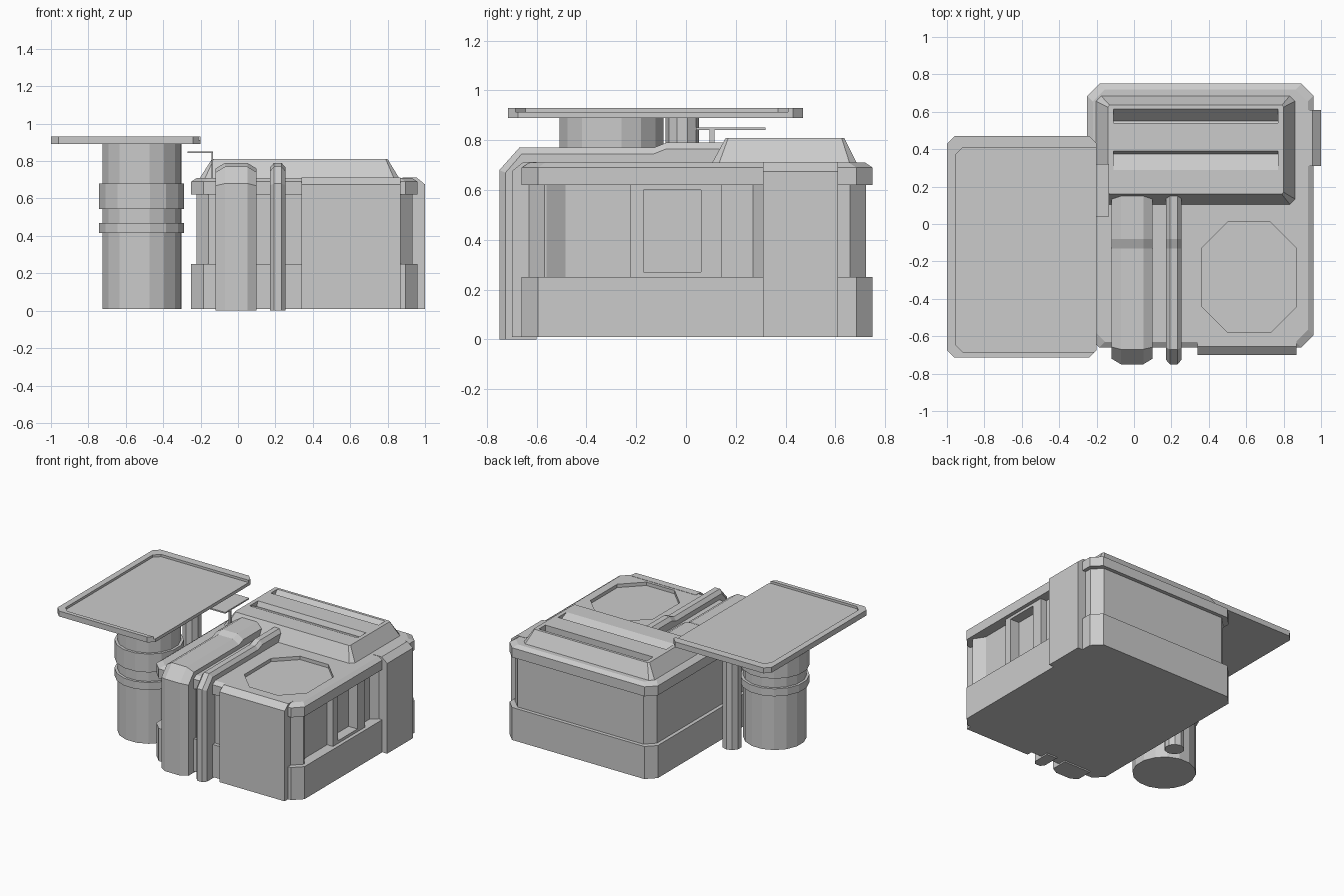
import bpy, bmesh, math

if "Cube" in bpy.data.objects:
    bpy.data.objects.remove(bpy.data.objects["Cube"])


def loft(name, rings):
    """Closed flat-shaded solid through rings of matching 3D points."""
    bm = bmesh.new()
    vr = [[bm.verts.new(p) for p in r] for r in rings]
    n = len(rings[0])
    for a, b in zip(vr, vr[1:]):
        for i in range(n):
            j = (i + 1) % n
            bm.faces.new((a[i], a[j], b[j], b[i]))
    bm.faces.new(vr[0][::-1])
    bm.faces.new(vr[-1])
    bmesh.ops.recalc_face_normals(bm, faces=bm.faces)
    me = bpy.data.meshes.new(name)
    bm.to_mesh(me)
    bm.free()
    ob = bpy.data.objects.new(name, me)
    bpy.context.collection.objects.link(ob)
    return ob


def ring(x0, x1, y0, y1, c, z):
    """Rectangle with cut corners."""
    return [(x0 + c, y0, z), (x1 - c, y0, z), (x1, y0 + c, z), (x1, y1 - c, z),
            (x1 - c, y1, z), (x0 + c, y1, z), (x0, y1 - c, z), (x0, y0 + c, z)]


def box(name, x0, x1, y0, y1, z0, z1):
    return loft(name, [[(x0, y0, z), (x1, y0, z), (x1, y1, z), (x0, y1, z)] for z in (z0, z1)])


def along_x(name, prof, x0, x1):
    return loft(name, [[(x, y, z) for y, z in prof] for x in (x0, x1)])


def along_y(name, prof, y0, y1):
    return loft(name, [[(x, y, z) for x, z in prof] for y in (y0, y1)])


def along_z(name, prof, z0, z1):
    return loft(name, [[(x, y, z) for x, y in prof] for z in (z0, z1)])


def column(name, x, y, layers, n):
    rings = []
    for r, z in layers:
        rings.append([(x + r * math.cos((i + .5) * math.tau / n),
                       y + r * math.sin((i + .5) * math.tau / n), z) for i in range(n)])
    return loft(name, rings)


def cut(ob, *cutters):
    for c in cutters:
        m = ob.modifiers.new("cut", 'BOOLEAN')
        m.operation = 'DIFFERENCE'
        m.solver = 'EXACT'
        m.object = c
        c.hide_render = True
        c.hide_set(True)


# Main building: plinth, inset wall, cornice, sloped roof edge
steps = [(0, .01), (0, .25), (.027, .25), (.027, .62), (0, .62), (0, .69), (.03, .71)]
body = loft("main_building", [ring(-.25 + i, .96 - i, -.66 + i, .75 - i, .065, z) for i, z in steps])

# Recesses in the right wall, the window, and the roof octagon
bay_a = along_z("bay_cutter_front", [(.95, -.56), (.933, -.56), (.885, -.485), (.885, -.225), (.95, -.225)], .25, .62)
bay_b = along_z("bay_cutter_back", [(.95, .145), (.885, .145), (.885, .27), (.933, .31), (.95, .31)], .25, .62)
window = box("window_cutter", .86, .95, -.17, .06, .27, .60)
roof_recess = loft("roof_recess_cutter", [ring(.36, .87, -.58, .01, .14, z) for z in (.685, .75)])
cut(body, bay_a, bay_b, window, roof_recess)

# Raised panels on the front and right walls
along_x("front_panel", [(-.60, .01), (-.70, .01), (-.70, .675), (-.655, .712), (-.60, .712)], .34, .87)
along_y("right_panel", [(.88, .01), (1.0, .01), (1.0, .675), (.955, .712), (.88, .712)], .31, .61)

# Roof housing with two slots
housing = loft("roof_housing", [ring(-.21, .867, .10, .69, .03, .70),
                                ring(-.14, .80, .16, .635, .01, .81)])
slot_a = along_x("slot_cutter_back", [(.54, .83), (.54, .745), (.552, .74), (.615, .81), (.615, .83)], -.11, .77)
slot_b = along_x("slot_cutter_front", [(.29, .83), (.29, .81), (.375, .775), (.39, .81), (.39, .83)], -.11, .77)
cut(housing, slot_a, slot_b)


# Chamfered ducts running up the front and over the roof
def duct(name, x0, x1, c, d):
    def prof(e):
        return [(-.75 + e, 0), (-.75 + e, .68 - .4 * e), (-.67 + .4 * e, .77 - e), (-.13, .77 - e),
                (-.08, .79 - e), (.15, .79 - e), (.15, .69), (-.6, .69), (-.6, 0)]
    loft(name, [[(x, y, z) for y, z in prof(e)]
                for x, e in ((x0, d), (x0 + c, 0), (x1 - c, 0), (x1, d))])


duct("large_duct", -.12, .10, .05, .03)
duct("small_duct", .17, .255, .022, .025)

# Tower columns, with two collars on the large one
column("tower_column", -.515, -.30,
       [(.213, .01), (.213, .415), (.232, .415), (.232, .47), (.213, .47),
        (.213, .545), (.232, .545), (.232, .68), (.213, .68), (.213, .90)], 16)
column("thin_column", -.365, -.015, [(.067, .01), (.067, .90)], 10)

# Landing platform: rim on three sides, open toward the building
pad = loft("platform", [ring(-1, -.20, -.715, .47, .04, z) for z in (.89, .93)])
pad_cut = along_z("platform_cutter", [(-.955, -.645), (-.915, -.685), (-.15, -.685), (-.15, .41),
                                      (-.915, .41), (-.955, .37)], .913, .96)
cut(pad, pad_cut)

# Small boarding plate on a thin post
box("boarding_plate", -.27, -.133, .04, .32, .842, .852)
box("plate_post", -.143, -.133, .095, .115, .70, .845)
